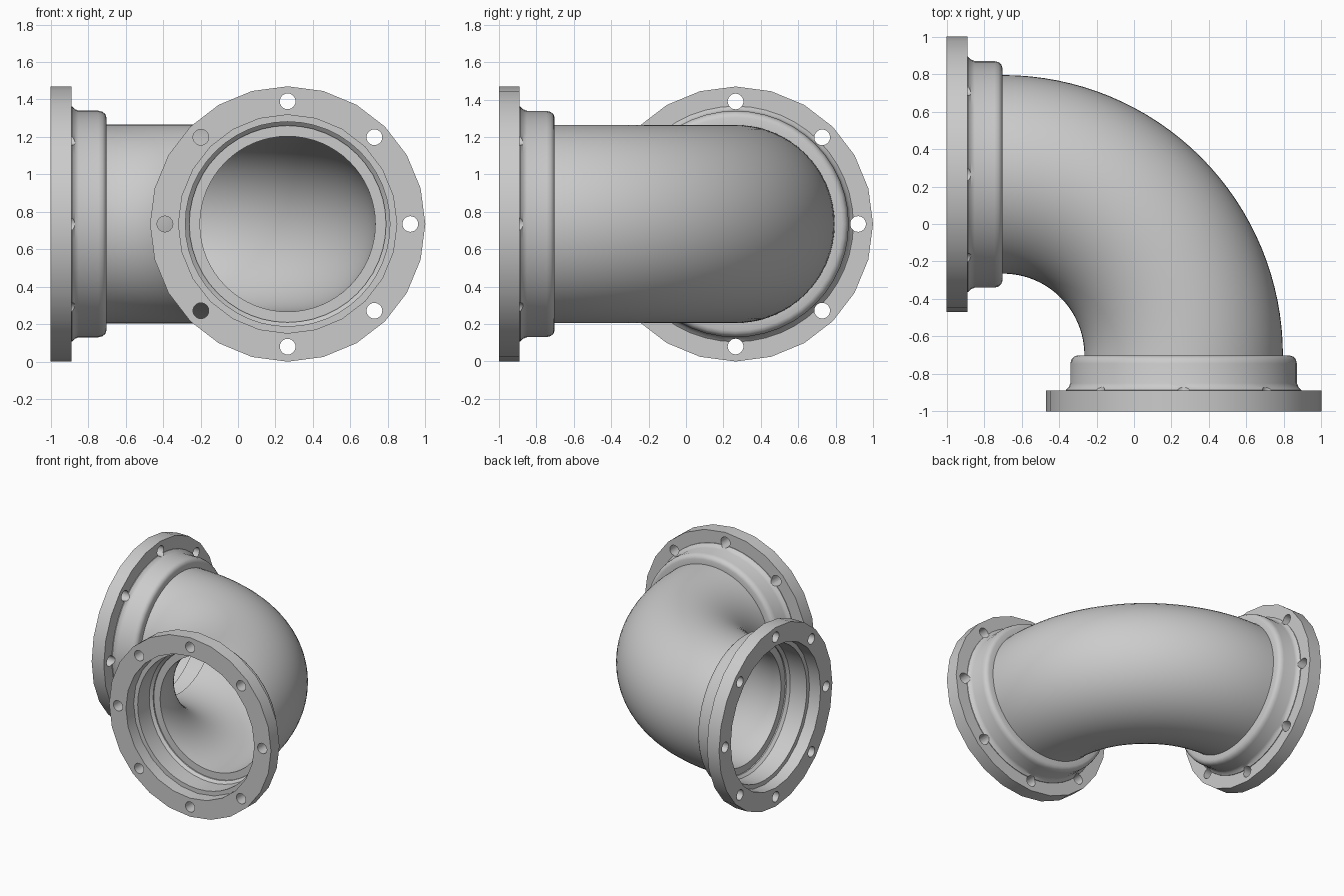
import bpy, bmesh
from math import sin, cos, pi, radians
from mathutils import Vector

cube = bpy.data.objects.get("Cube")
if cube:
    bpy.data.objects.remove(cube)

# Single cast-metal colour
GREY = (0.6, 0.6, 0.6, 1)
metal = bpy.data.materials.new("grey metal")
metal.use_nodes = True
metal.diffuse_color = GREY
metal.node_tree.nodes["Principled BSDF"].inputs["Base Color"].default_value = GREY

UP = Vector((0, 0, 1))
AXIS, MID = 0.265, 0.735       # offset of both openings, and axis height
BEND = Vector((-0.7, -0.7, MID))
BEND_R = 0.965


def ring(centre, side, radius, sides):
    """Circle of points in the plane of side and up."""
    return [centre + radius * (cos(a) * side + sin(a) * UP)
            for a in (2 * pi * i / sides for i in range(sides))]


def loft(name, rings):
    """Bridge successive rings, joining the last to the first."""
    bm = bmesh.new()
    loops = [[bm.verts.new(p) for p in r] for r in rings]
    for a, b in zip(loops, loops[1:] + loops[:1]):
        for i in range(len(a)):
            j = (i + 1) % len(a)
            bm.faces.new((a[i], a[j], b[j], b[i]))
    bmesh.ops.recalc_face_normals(bm, faces=bm.faces)
    mesh = bpy.data.meshes.new(name)
    bm.to_mesh(mesh)
    bm.free()
    mesh.materials.append(metal)
    obj = bpy.data.objects.new(name, mesh)
    bpy.context.collection.objects.link(obj)
    return obj


def activate(obj):
    bpy.ops.object.select_all(action='DESELECT')
    obj.select_set(True)
    bpy.context.view_layer.objects.active = obj


def smooth(obj):
    activate(obj)
    bpy.ops.object.shade_smooth_by_angle(angle=radians(32))


def lathe(name, profile, origin, axis, side, sides):
    """Turn (radius, depth) points around an axis."""
    return loft(name, [ring(origin + axis * t, side, r, sides) for r, t in profile])


# Bent pipe: outer skin forward, inner skin back
def sweep(radius):
    X, Y = Vector((1, 0, 0)), Vector((0, 1, 0))
    rings = [ring(Vector((AXIS, -0.72, MID)), X, radius, 64)]
    for i in range(33):
        a = pi / 2 * i / 32
        out = Vector((cos(a), sin(a), 0))
        rings.append(ring(BEND + out * BEND_R, out, radius, 64))
    rings.append(ring(Vector((-0.72, AXIS, MID)), Y, radius, 64))
    return rings


smooth(loft("elbow_pipe", sweep(0.53) + sweep(0.468)[::-1]))

# Flange and collar sections as (radius, depth from the open face)
FLANGE = [(0.583, 0), (0.735, 0), (0.735, 0.11), (0.583, 0.11)]
COLLAR = [(0.546, 0.10), (0.63, 0.10), (0.63, 0.115), (0.613, 0.13), (0.605, 0.15),
          (0.605, 0.255), (0.599, 0.277), (0.587, 0.291), (0.57, 0.297),
          (0.525, 0.297), (0.525, 0.27), (0.546, 0.25)]

for end, origin, axis, side in (
        ("front", (AXIS, -1, MID), (0, 1, 0), (1, 0, 0)),
        ("side", (-1, AXIS, MID), (1, 0, 0), (0, 1, 0))):
    origin, axis, side = Vector(origin), Vector(axis), Vector(side)
    parts = [lathe(end + "_flange", FLANGE, origin, axis, side, 24),
             lathe(end + "_collar", COLLAR, origin, axis, side, 48)]
    # Eight bolt holes
    for k in range(8):
        a = k * pi / 4
        centre = origin + 0.655 * (cos(a) * side + sin(a) * UP)
        bm = bmesh.new()
        bmesh.ops.create_cone(bm, cap_ends=True, segments=24, radius1=0.042,
                              radius2=0.042, depth=0.5)
        bmesh.ops.transform(bm, matrix=axis.to_track_quat('Z', 'Y').to_matrix().to_4x4(),
                            verts=bm.verts)
        bmesh.ops.translate(bm, vec=centre, verts=bm.verts)
        mesh = bpy.data.meshes.new("bolt_cutter")
        bm.to_mesh(mesh)
        bm.free()
        mesh.materials.append(metal)
        cutter = bpy.data.objects.new("bolt_cutter", mesh)
        cutter.hide_render = True
        bpy.context.collection.objects.link(cutter)
        for part in parts:
            activate(part)
            mod = part.modifiers.new("bolt_hole", 'BOOLEAN')
            mod.operation, mod.object, mod.solver = 'DIFFERENCE', cutter, 'EXACT'
            bpy.ops.object.modifier_apply(modifier=mod.name)
        bpy.data.objects.remove(cutter)
    for part in parts:
        smooth(part)
